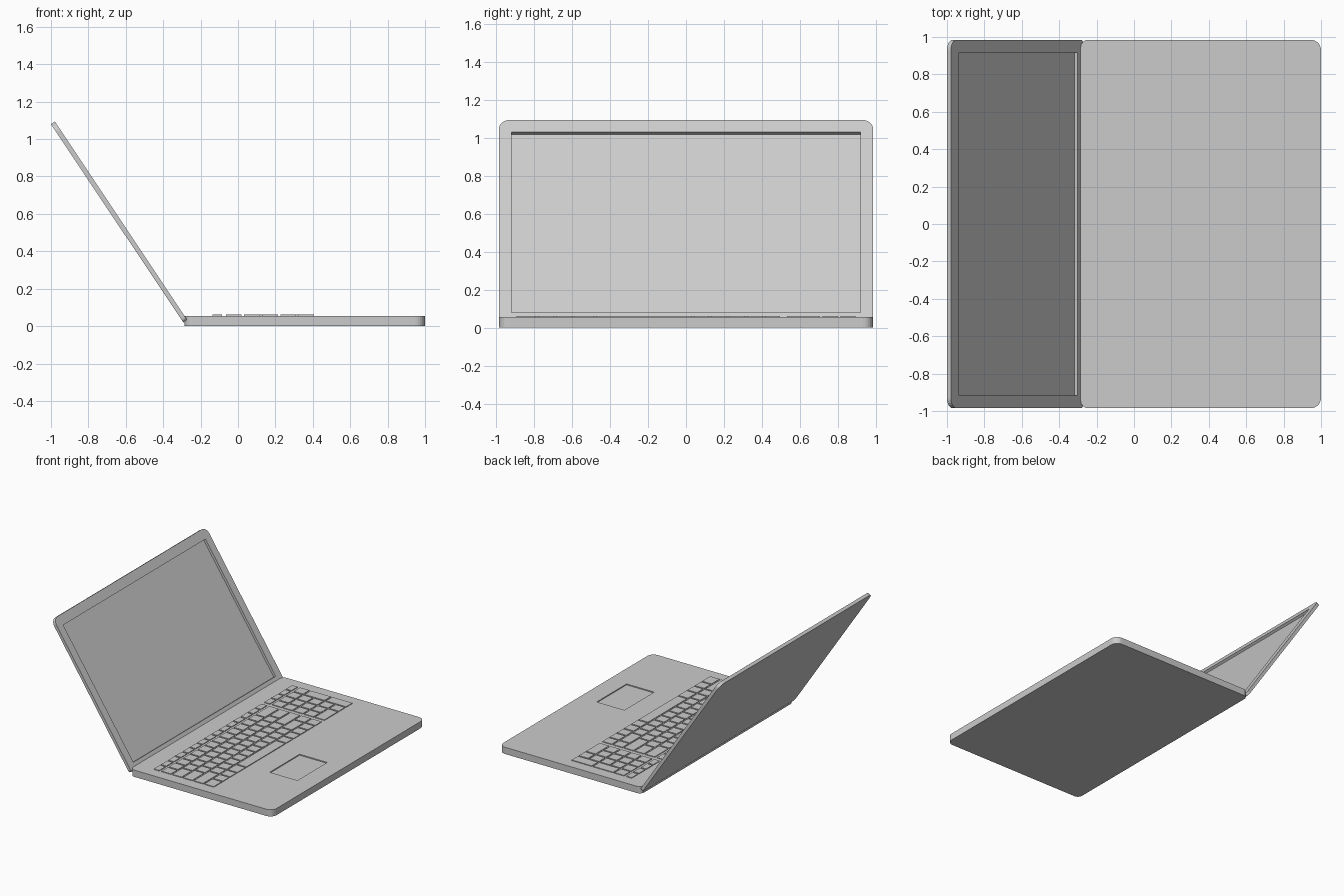
import bpy, bmesh, math
from mathutils import Matrix, Vector

if "Cube" in bpy.data.objects:
    bpy.data.objects.remove(bpy.data.objects["Cube"])

grey = bpy.data.materials.new("light_grey")
grey.diffuse_color = (0.6, 0.6, 0.6, 1)
grey.use_nodes = True
grey.node_tree.nodes["Principled BSDF"].inputs["Base Color"].default_value = grey.diffuse_color


def finish(bm, name, matrix=None):
    bmesh.ops.recalc_face_normals(bm, faces=bm.faces[:])
    mesh = bpy.data.meshes.new(name)
    bm.to_mesh(mesh)
    bm.free()
    mesh.materials.append(grey)
    obj = bpy.data.objects.new(name, mesh)
    bpy.context.collection.objects.link(obj)
    if matrix:
        obj.matrix_world = matrix
    return obj


def add_box(bm, x0, x1, y0, y1, z0, z1):
    m = Matrix.Translation(((x0 + x1) / 2, (y0 + y1) / 2, (z0 + z1) / 2))
    m = m @ Matrix.Diagonal((x1 - x0, y1 - y0, z1 - z0, 1))
    bmesh.ops.create_cube(bm, size=1, matrix=m)


def slab(name, x0, x1, half, z0, z1, r_low, r_high, matrix=None, seg=6):
    """Plate with rounded corners; r_low at the x0 end, r_high at the x1 end."""
    bm = bmesh.new()
    corners = [(x1, half, r_high, 0), (x0, half, r_low, 90),
               (x0, -half, r_low, 180), (x1, -half, r_high, 270)]
    verts = []
    for x, y, r, start in corners:
        cx = x - r if x == x1 else x + r
        cy = y - math.copysign(r, y)
        for i in range(seg + 1):
            a = math.radians(start + 90 * i / seg)
            verts.append(bm.verts.new((cx + r * math.cos(a), cy + r * math.sin(a), z0)))
    face = bm.faces.new(verts)
    top = bmesh.ops.extrude_face_region(bm, geom=[face])
    moved = [v for v in top["geom"] if isinstance(v, bmesh.types.BMVert)]
    bmesh.ops.translate(bm, verts=moved, vec=(0, 0, z1 - z0))
    return finish(bm, name, matrix)


def cut(obj, name, box, matrix=None):
    bm = bmesh.new()
    add_box(bm, *box)
    cutter = finish(bm, name, matrix)
    cutter.hide_render = True
    cutter.hide_viewport = True
    mod = obj.modifiers.new("recess", 'BOOLEAN')
    mod.object = cutter
    mod.operation = 'DIFFERENCE'
    mod.solver = 'EXACT'


# Base with a sunken trackpad
base = slab("base", -0.285, 1.0, 0.985, 0, 0.055, 0.04, 0.055)
cut(base, "trackpad_cutter", (0.595, 0.845, -0.44, -0.055, 0.047, 0.2))

# Tilted lid with a sunken screen; local x runs down the lid, local z faces the user
L, T = 1.274, 0.025
up = Vector((-0.707, 0, 1.06)).normalized()
normal = Vector((up.z, 0, -up.x))
tilt = Matrix((-up, Vector((0, 1, 0)), normal)).transposed().to_4x4()
tilt = Matrix.Translation((-0.293, 0, 0.02)) @ tilt
lid = slab("lid", -L, 0, 0.985, 0, T, 0.055, 0.02, tilt)
cut(lid, "screen_cutter", (-1.197, -0.055, -0.918, 0.918, 0.005, 0.2), tilt)

# Keyboard: rows of key widths in key units, followed by a number pad
U = 1.8 / 19.25
GAP = 0.013
PITCH = 0.097
ROW0 = -0.065
rows = [
    [1] * 13 + [2],
    [1.5] + [1] * 12 + [1.5],
    [1.75] + [1] * 11 + [2.25],
    [2.25] + [1] * 10 + [1.75, 1],
    [1.25, 1, 1, 1.25, 5.5] + [1] * 5,
]
pads = [[1] * 4, [1] * 3, [1] * 3, [1] * 3, [2, 1]]
keys = bmesh.new()


def key_row(x0, x1, start, widths):
    u = start
    for w in widths:
        y = -0.9 + u * U
        add_box(keys, x0, x1 - GAP, y + GAP / 2, y + w * U - GAP / 2, 0.05, 0.061)
        u += w


key_row(-0.135, -0.073, 0, [1] * 15)
key_row(-0.135, -0.073, 15.25, [1] * 4)
for i, (main, pad) in enumerate(zip(rows, pads)):
    x = ROW0 + i * PITCH
    key_row(x, x + PITCH, 0, main)
    key_row(x, x + PITCH, 15.25, pad)
# Two tall keys on the number pad
for i in (1, 3):
    key_row(ROW0 + i * PITCH, ROW0 + (i + 2) * PITCH, 18.25, [1])
finish(keys, "keyboard_keys")
